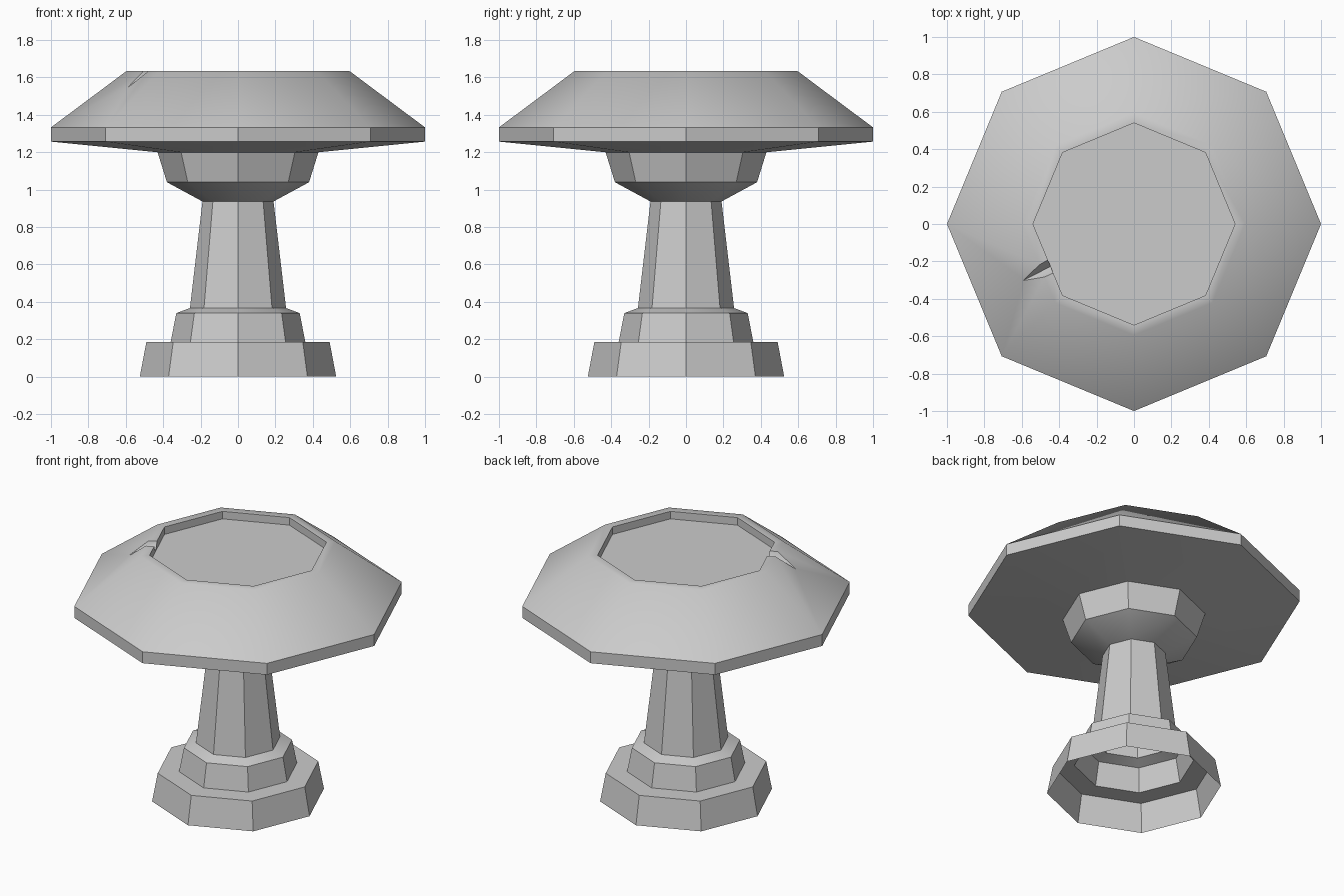
import bpy, bmesh
from math import cos, sin, pi, radians

if "Cube" in bpy.data.objects:
    bpy.data.objects.remove(bpy.data.objects["Cube"])

SIDES = 8


def lathe(name, profile, cap_start=False, cap_end=False):
    """Eight-sided turned shape from (radius, z) points."""
    bm = bmesh.new()
    rings = [[bm.verts.new((r * cos(2 * pi * i / SIDES), r * sin(2 * pi * i / SIDES), z))
              for i in range(SIDES)] for r, z in profile]
    for lo, hi in zip(rings, rings[1:]):
        for i in range(SIDES):
            j = (i + 1) % SIDES
            bm.faces.new((lo[i], lo[j], hi[j], hi[i]))
    if cap_start:
        bm.faces.new(rings[0][::-1])
    if cap_end:
        bm.faces.new(rings[-1])
    return make_object(name, bm)


def make_object(name, bm):
    mesh = bpy.data.meshes.new(name)
    bm.to_mesh(mesh)
    bm.free()
    obj = bpy.data.objects.new(name, mesh)
    bpy.context.collection.objects.link(obj)
    return obj


def smooth(obj, angle):
    bpy.ops.object.select_all(action='DESELECT')
    obj.select_set(True)
    bpy.context.view_layer.objects.active = obj
    bpy.ops.object.shade_smooth_by_angle(angle=radians(angle))


# Stepped foot and tapered column, a shell open underneath
pedestal = lathe("pedestal", [(0.525, 0), (0.49, 0.185), (0.36, 0.185), (0.33, 0.34),
                              (0.257, 0.367), (0.19, 0.937)])

# Flared neck, wide basin, flat rim and sunken top
basin = lathe("basin", [(0.19, 0.937), (0.38, 1.04), (0.43, 1.20), (1.0, 1.257),
                        (1.0, 1.333), (0.595, 1.635), (0.54, 1.635), (0.54, 1.585)],
              cap_start=True, cap_end=True)

# V-shaped chip in the rim
bm = bmesh.new()
for r, t, z in [(0.45, 0, 1.597), (0.45, -0.045, 1.65), (0.45, 0.045, 1.65),
                (0.56, 0, 1.60), (0.56, -0.04, 1.65), (0.56, 0.04, 1.65),
                (0.67, 0, 1.543)]:
    a = radians(207)
    bm.verts.new((r * cos(a) - t * sin(a), r * sin(a) + t * cos(a), z))
bmesh.ops.convex_hull(bm, input=bm.verts)
bmesh.ops.recalc_face_normals(bm, faces=bm.faces)
chip = make_object("chip_cutter", bm)
chip.hide_render = True

cut = basin.modifiers.new("chip", 'BOOLEAN')
cut.operation = 'DIFFERENCE'
cut.solver = 'EXACT'
cut.object = chip
bpy.context.view_layer.objects.active = basin
bpy.ops.object.modifier_apply(modifier="chip")
bpy.data.objects.remove(chip)

smooth(pedestal, 30)
smooth(basin, 41.5)
